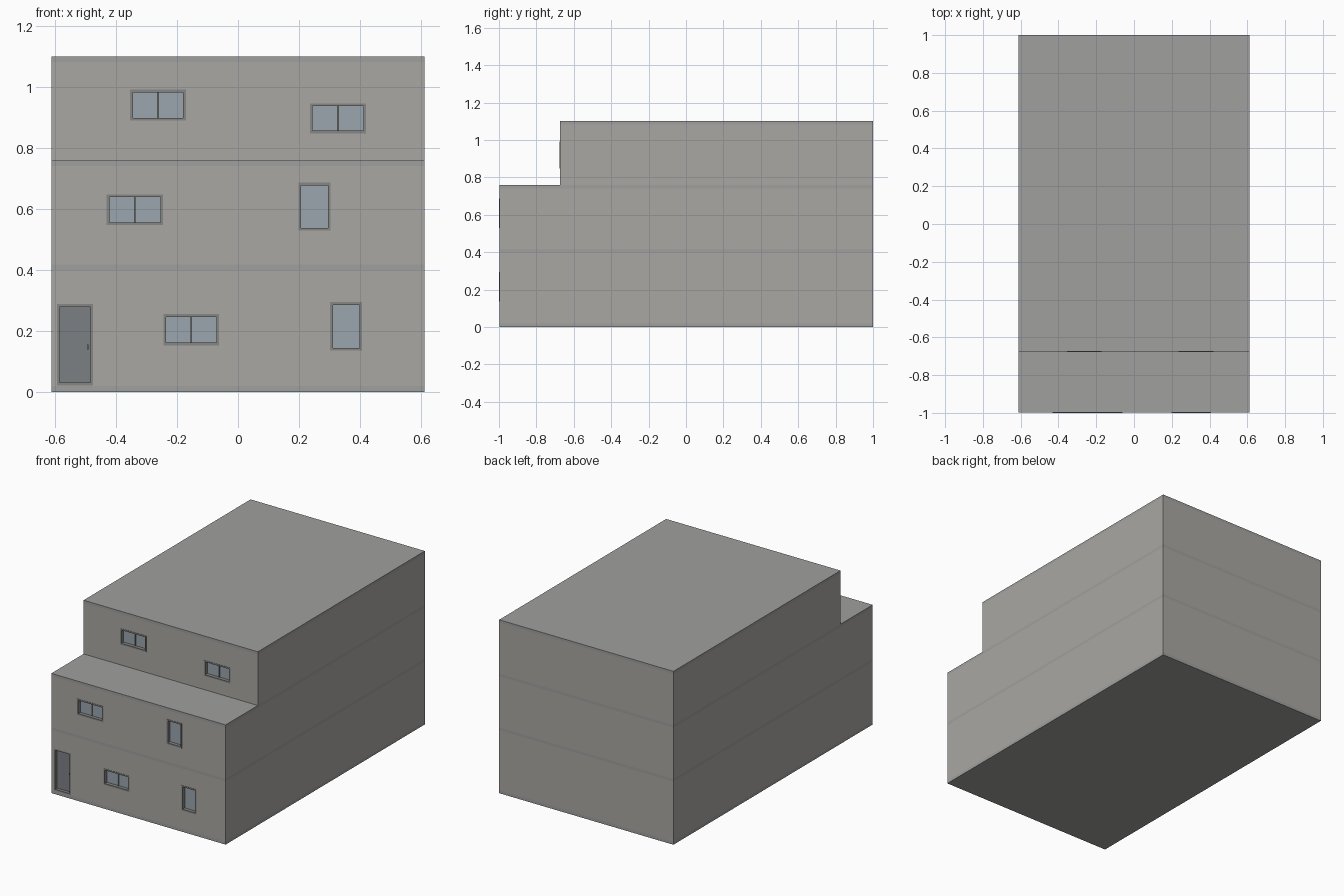
import bpy, bmesh
from mathutils import Matrix, Vector

if "Cube" in bpy.data.objects:
    bpy.data.objects.remove(bpy.data.objects["Cube"])

HALF_W, BACK, FRONT, SETBACK = 0.612, 1.0, -0.998, -0.675


def material(name, rgb):
    m = bpy.data.materials.new(name)
    m.diffuse_color = (*rgb, 1)
    m.use_nodes = True
    m.node_tree.nodes["Principled BSDF"].inputs["Base Color"].default_value = m.diffuse_color
    return m


WALL = material("wall_plaster", (0.40, 0.39, 0.365))
SLAB = material("slab_concrete", (0.35, 0.35, 0.345))
FRAME = material("frame_grey", (0.24, 0.24, 0.235))
GLASS = material("glass_blue", (0.32, 0.38, 0.42))
DOOR = material("door_slate", (0.20, 0.215, 0.23))


def boxes(name, specs, mat=None):
    """One object from boxes given as (x0, x1, y0, y1, z0, z1)."""
    bm = bmesh.new()
    for x0, x1, y0, y1, z0, z1 in specs:
        mid = Vector((x0 + x1, y0 + y1, z0 + z1)) / 2
        size = (x1 - x0, y1 - y0, z1 - z0)
        bmesh.ops.create_cube(bm, size=1, matrix=Matrix.Translation(mid) @ Matrix.Diagonal((*size, 1)))
    me = bpy.data.meshes.new(name)
    bm.to_mesh(me)
    bm.free()
    ob = bpy.data.objects.new(name, me)
    bpy.context.collection.objects.link(ob)
    if mat:
        me.materials.append(mat)
    return ob


def opening(name, x0, x1, z0, z1, y, panes, fill, proud):
    """Frame bars, optional mullion and a recessed panel."""
    t, f, b = 0.009, y - proud, y + 0.024
    bars = [(x0, x0 + t, f, b, z0, z1), (x1 - t, x1, f, b, z0, z1),
            (x0 + t, x1 - t, f, b, z0, z0 + t), (x0 + t, x1 - t, f, b, z1 - t, z1)]
    if panes == 2:
        xm = (x0 + x1) / 2
        bars.append((xm - 0.003, xm + 0.003, y + 0.014, b, z0 + t, z1 - t))
    boxes(name + "_frame", bars, FRAME)
    boxes(name + "_panel", [(x0 + t, x1 - t, y + 0.020, b, z0 + t, z1 - t)], fill)


# floor and roof slabs, flush with the walls
for name, y0, z0, z1 in [("ground_slab", FRONT, 0, 0.02), ("first_floor_slab", FRONT, 0.40, 0.418),
                         ("terrace_slab", FRONT, 0.742, 0.76), ("roof_slab", SETBACK, 1.083, 1.101)]:
    boxes(name, [(-HALF_W, HALF_W, y0, BACK, z0, z1)], SLAB)

# storeys: front y, z range, openings (x0, x1, z0, z1, panes; 0 panes = door)
storeys = [
    ("ground_floor", FRONT, 0.02, 0.40, [(-0.594, -0.475, 0.022, 0.288, 0),
                                         (-0.245, -0.062, 0.153, 0.255, 2),
                                         (0.302, 0.407, 0.136, 0.295, 1)]),
    ("first_floor", FRONT, 0.418, 0.742, [(-0.431, -0.246, 0.547, 0.648, 2),
                                          (0.198, 0.304, 0.529, 0.687, 1)]),
    ("top_floor", SETBACK, 0.76, 1.083, [(-0.354, -0.171, 0.890, 0.992, 2),
                                         (0.236, 0.420, 0.848, 0.947, 2)]),
]
for name, y, z0, z1, holes in storeys:
    walls = boxes(name + "_walls", [(-HALF_W, HALF_W, y, BACK, z0, z1)], WALL)
    cutter = boxes(name + "_cutter", [(a, b, y - 0.05, y + 0.024, c, d) for a, b, c, d, _ in holes])
    cutter.hide_render = True
    cutter.display_type = 'WIRE'
    mod = walls.modifiers.new("openings", 'BOOLEAN')
    mod.operation, mod.solver, mod.object = 'DIFFERENCE', 'EXACT', cutter
    for i, (a, b, c, d, panes) in enumerate(holes):
        if panes:
            opening(f"{name}_window_{i}", a, b, c, d, y, panes, GLASS, 0.002)
        else:
            opening("front_door", a, b, c, d, y, 0, DOOR, 0)
            boxes("door_handle", [(b - 0.020, b - 0.015, y + 0.012, y + 0.020, 0.14, 0.155)], FRAME)
